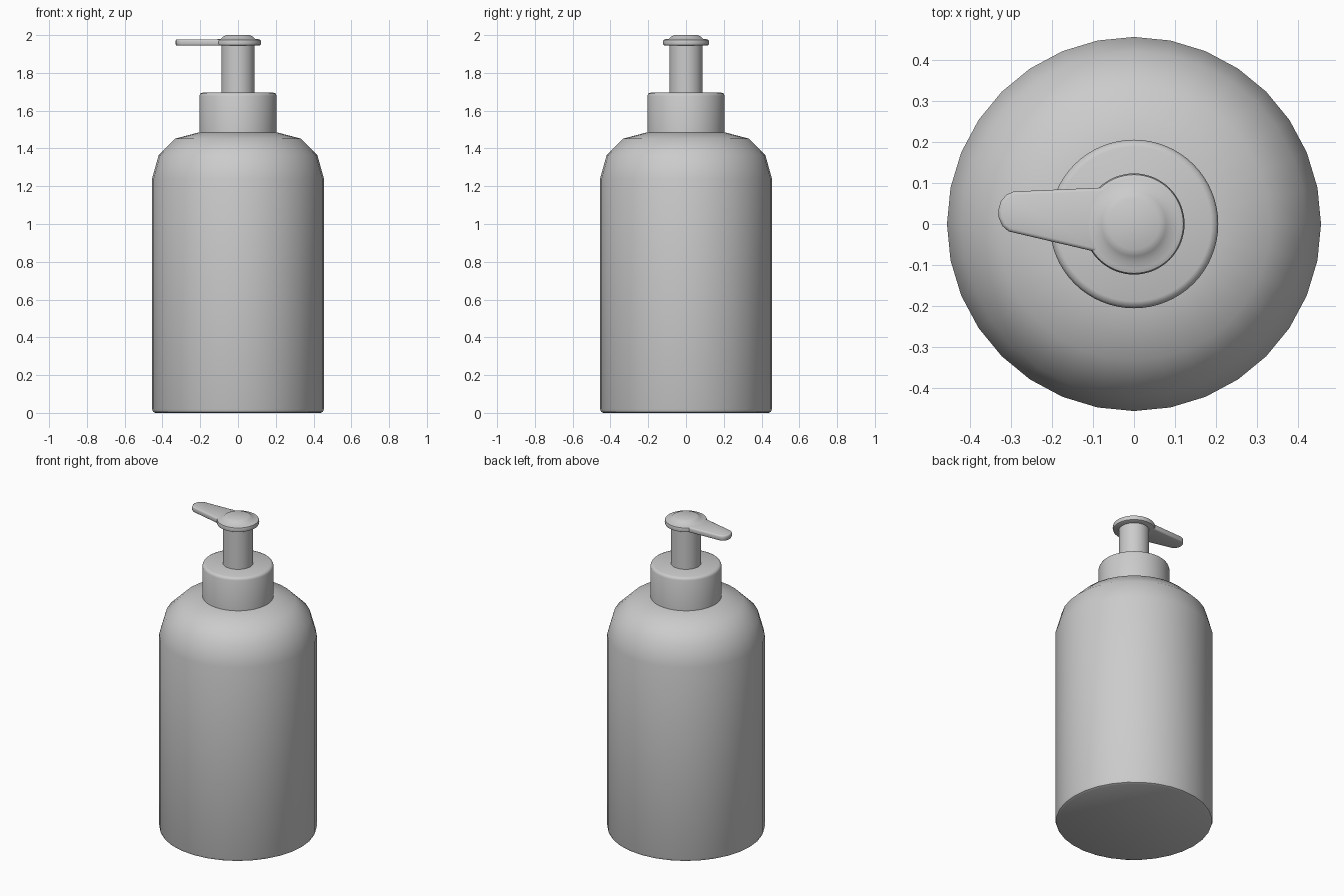
import bpy, bmesh, math

if "Cube" in bpy.data.objects:
    bpy.data.objects.remove(bpy.data.objects["Cube"])


def finish(name, bm, angle):
    bmesh.ops.recalc_face_normals(bm, faces=bm.faces[:])
    mesh = bpy.data.meshes.new(name)
    bm.to_mesh(mesh)
    bm.free()
    obj = bpy.data.objects.new(name, mesh)
    bpy.context.collection.objects.link(obj)
    bpy.ops.object.select_all(action='DESELECT')
    obj.select_set(True)
    bpy.context.view_layer.objects.active = obj
    bpy.ops.object.shade_smooth_by_angle(angle=math.radians(angle))
    return obj


def lathe(name, profile, sides, angle=40):
    bm = bmesh.new()
    rings = []
    for r, z in profile:
        rings.append([bm.verts.new((r * math.cos(2 * math.pi * i / sides),
                                    r * math.sin(2 * math.pi * i / sides), z))
                      for i in range(sides)])
    for a, b in zip(rings, rings[1:]):
        for i in range(sides):
            j = (i + 1) % sides
            bm.faces.new((a[i], a[j], b[j], b[i]))
    bm.faces.new(rings[0][::-1])
    bm.faces.new(rings[-1])
    return finish(name, bm, angle)


# Bottle with stepped shoulder
lathe("bottle_body", [(0.438, 0), (0.45, 0.006), (0.455, 0.02), (0.455, 1.24),
                      (0.42, 1.365), (0.332, 1.452), (0.2, 1.487)], 32)

# Screw collar
lathe("collar", [(0.205, 1.46), (0.205, 1.678), (0.2, 1.69), (0.188, 1.695)], 64, 50)

# Pump stem
lathe("pump_stem", [(0.088, 1.68), (0.088, 1.955)], 48)

# Pump head with low dome
lathe("pump_head", [(0.112, 1.944), (0.12, 1.948), (0.123, 1.961), (0.12, 1.974),
                    (0.11, 1.978), (0.092, 1.98), (0.078, 1.992), (0.062, 2.0)], 64, 50)

# Spout: tapered plan outline with rounded tip, softened by a bevel
outline = [(-0.03, -0.082), (-0.10, -0.066), (-0.305, -0.018), (-0.32, -0.005),
           (-0.329, 0.015), (-0.33, 0.035), (-0.324, 0.055), (-0.311, 0.071),
           (-0.293, 0.079), (-0.09, 0.088), (-0.03, 0.091)]
bm = bmesh.new()
face = bm.faces.new([bm.verts.new((x, y, 1.944)) for x, y in outline])
top = bmesh.ops.extrude_face_region(bm, geom=[face])
bmesh.ops.translate(bm, vec=(0, 0, 0.034),
                    verts=[v for v in top["geom"] if isinstance(v, bmesh.types.BMVert)])
rims = [e for e in bm.edges if abs(e.verts[0].co.z - e.verts[1].co.z) < 1e-5]
bmesh.ops.bevel(bm, geom=rims, offset=0.008, segments=2, affect='EDGES', profile=0.5)
finish("spout", bm, 50)
